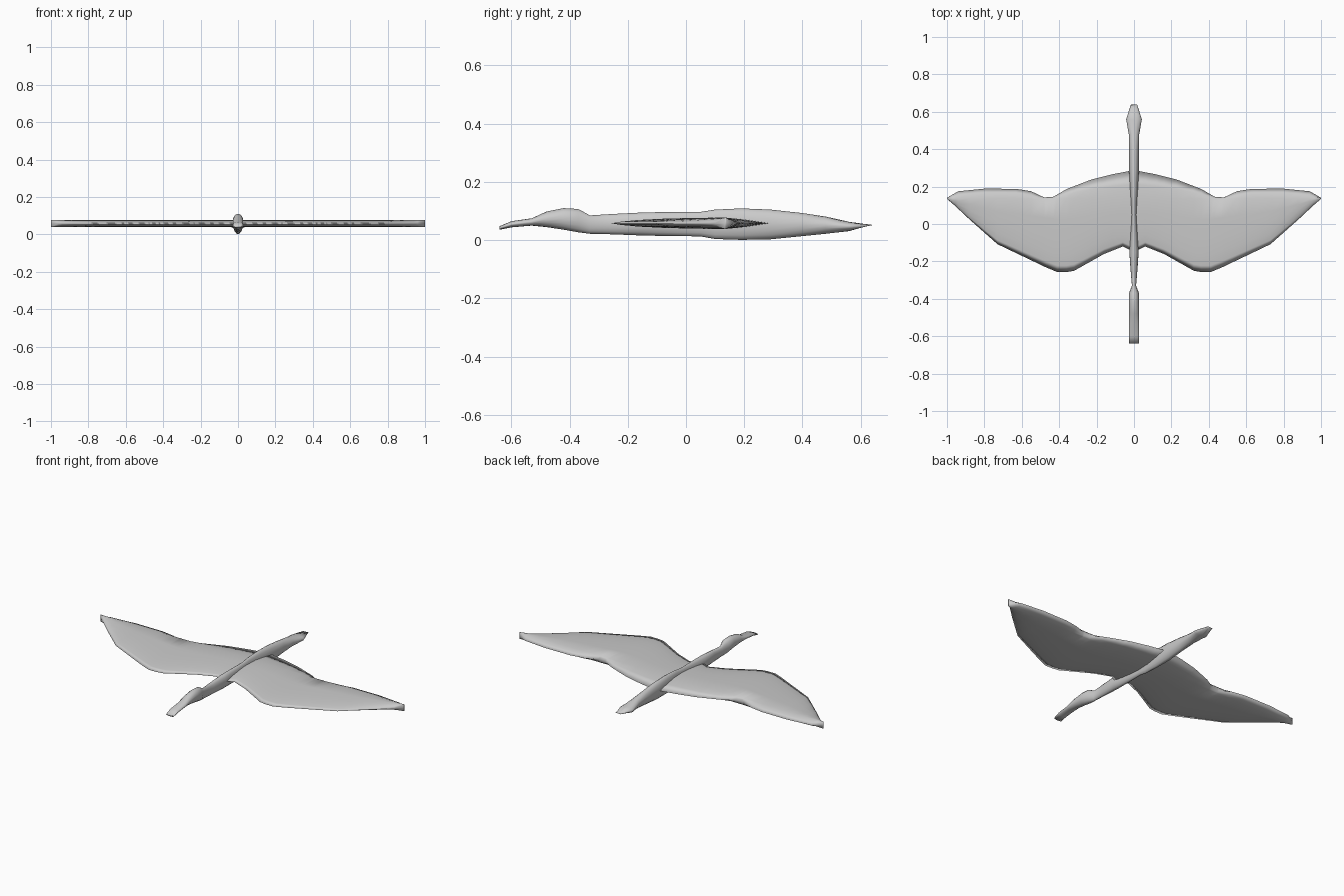
import bpy, bmesh, math

cube = bpy.data.objects.get("Cube")
if cube:
    bpy.data.objects.remove(cube, do_unlink=True)

grey = bpy.data.materials.new("plain grey")
grey.use_nodes = True
grey.diffuse_color = (0.6, 0.6, 0.6, 1)
grey.node_tree.nodes["Principled BSDF"].inputs["Base Color"].default_value = (0.6, 0.6, 0.6, 1)


def loft(name, rings):
    """Skin closed rings of equal point count, capping both ends."""
    bm = bmesh.new()
    loops = [[bm.verts.new(p) for p in ring] for ring in rings]
    n = len(rings[0])
    for a, b in zip(loops, loops[1:]):
        for i in range(n):
            j = (i + 1) % n
            bm.faces.new((a[i], a[j], b[j], b[i]))
    bm.faces.new(loops[0])
    bm.faces.new(loops[-1])
    bmesh.ops.remove_doubles(bm, verts=bm.verts, dist=0.0002)
    bmesh.ops.recalc_face_normals(bm, faces=bm.faces)
    mesh = bpy.data.meshes.new(name)
    bm.to_mesh(mesh)
    bm.free()
    mesh.materials.append(grey)
    for f in mesh.polygons:
        f.use_smooth = True
    obj = bpy.data.objects.new(name, mesh)
    bpy.context.collection.objects.link(obj)
    return obj


def interp(table, t):
    for (t0, v0), (t1, v1) in zip(table, table[1:]):
        if t <= t1:
            return v0 + (v1 - v0) * (t - t0) / (t1 - t0)
    return table[-1][1]


# Bill, head, neck, trunk and tail: y, half width, underside z, top z
stations = [
    (-0.640, 0.026, 0.036, 0.048), (-0.600, 0.028, 0.044, 0.065),
    (-0.530, 0.028, 0.050, 0.075), (-0.480, 0.028, 0.045, 0.098),
    (-0.420, 0.028, 0.036, 0.110), (-0.370, 0.027, 0.027, 0.107),
    (-0.330, 0.011, 0.022, 0.085), (-0.250, 0.018, 0.020, 0.090),
    (-0.150, 0.025, 0.016, 0.095), (-0.100, 0.022, 0.015, 0.096),
    (0.050, 0.014, 0.013, 0.097), (0.100, 0.017, 0.004, 0.105),
    (0.190, 0.022, 0.001, 0.109), (0.290, 0.027, 0.003, 0.105),
    (0.400, 0.027, 0.014, 0.093), (0.480, 0.028, 0.022, 0.081),
    (0.560, 0.042, 0.031, 0.063), (0.640, 0.016, 0.050, 0.054),
]
SIDES = 16
rings = []
for y, w, lo, hi in stations:
    notch = 0.022 if y > 0.6 else 0.0
    ring = []
    for k in range(SIDES):
        c, s = math.cos(math.tau * k / SIDES), math.sin(math.tau * k / SIDES)
        ring.append((w * c, y - notch * (1 - abs(c)), (lo + hi) / 2 + (hi - lo) / 2 * s))
    rings.append(ring)
loft("bird_body", rings)

# Wing outline: leading and trailing edge y along the span
lead = [(0, -0.15), (0.06, -0.12), (0.16, -0.16), (0.24, -0.205), (0.32, -0.25),
        (0.36, -0.257), (0.41, -0.257), (0.47, -0.232), (0.60, -0.17), (0.73, -0.108),
        (0.88, 0.025), (0.96, 0.10), (1.0, 0.134)]
trail = [(0, 0.288), (0.12, 0.265), (0.23, 0.237), (0.36, 0.187), (0.43, 0.146),
         (0.48, 0.142), (0.55, 0.175), (0.63, 0.188), (0.80, 0.189), (0.94, 0.175),
         (1.0, 0.14)]
MID, RIDGE, THICK = 0.058, 0.136, 0.0195
# Upper surface from the leading edge to the ridge: fraction of chord, height
front = [(0.09, 0.30), (0.24, 0.58), (0.45, 0.80), (0.72, 0.95), (1.0, 1.0)]


def wing_section(x):
    a, b = interp(lead, abs(x)), interp(trail, abs(x))
    upper = [(a + (RIDGE - a) * f, THICK * h) for f, h in front]
    upper.append((RIDGE + (b - RIDGE) * 0.5, THICK * 0.6))
    if abs(x) > 0.999:      # the tip ends in a blunt upright edge
        upper = [(y, THICK) for y, h in upper]
    ring = [(x, a, MID)] + [(x, y, MID + h) for y, h in upper]
    ring += [(x, b, MID)] + [(x, y, MID - h) for y, h in reversed(upper)]
    return ring


# Both wings in one span, mirrored about the middle
half = sorted({t for t, _ in lead + trail})
span = [-t for t in reversed(half) if t > 0] + half
loft("wings", [wing_section(x) for x in span])
